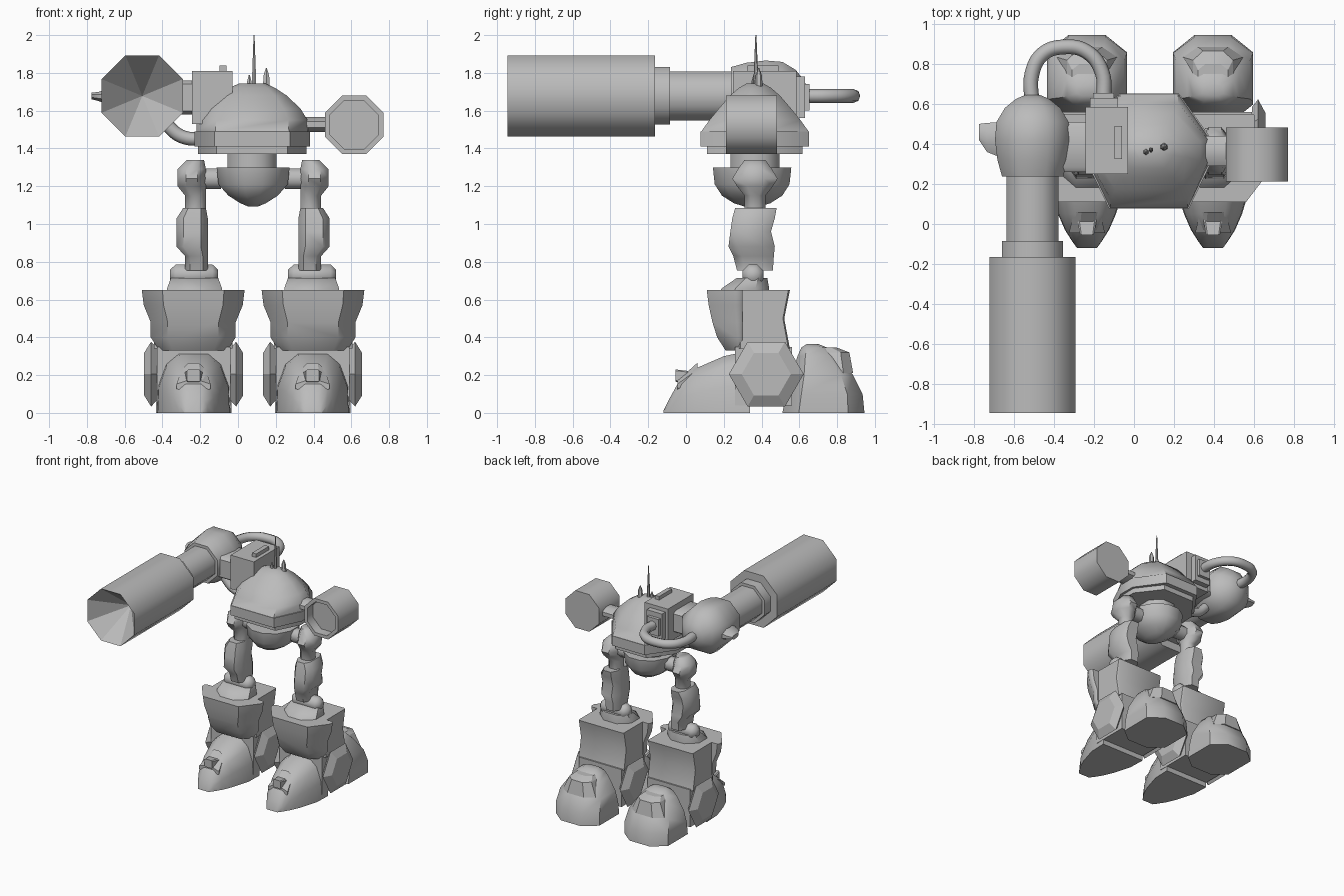
import bpy, bmesh, math
from mathutils import Vector

if "Cube" in bpy.data.objects:
    bpy.data.objects.remove(bpy.data.objects["Cube"])

grey = bpy.data.materials.new("plain grey")
grey.diffuse_color = (0.5, 0.5, 0.5, 1)
grey.use_nodes = True
grey.node_tree.nodes["Principled BSDF"].inputs["Base Color"].default_value = grey.diffuse_color
MID = 0.08   # mirror line of the body and legs


def finish(name, me, mirror=False, angle=50):
    me.materials.clear()
    me.materials.append(grey)
    me.shade_smooth()
    me.set_sharp_from_angle(angle=math.radians(angle))
    ob = bpy.data.objects.new(name, me)
    bpy.context.collection.objects.link(ob)
    if mirror:
        ob.location.x = MID
        ob.modifiers.new("mirror", 'MIRROR').use_axis[0] = True
    return ob


def loft(name, axis, sections, mirror=False, angle=50):
    """Skin a list of (position, 2D outline) along an axis and cap both ends."""
    place = {'x': lambda t, a, b: (t, a, b),
             'y': lambda t, a, b: (a, t, b),
             'z': lambda t, a, b: (a, b, t)}[axis]
    bm = bmesh.new()
    rings = [[bm.verts.new(place(t, a, b)) for a, b in pts] for t, pts in sections]
    n = len(rings[0])
    for r, s in zip(rings, rings[1:]):
        for i in range(n):
            j = (i + 1) % n
            bm.faces.new((r[i], r[j], s[j], s[i]))
    bm.faces.new(rings[0])
    bm.faces.new(rings[-1])
    bmesh.ops.recalc_face_normals(bm, faces=bm.faces)
    me = bpy.data.meshes.new(name)
    bm.to_mesh(me)
    bm.free()
    return finish(name, me, mirror, angle)


def ring(cx, cy, rx, ry=None, n=8, turn=0.5):
    ry = ry or rx
    return [(cx + rx * math.cos(2 * math.pi * (i + turn) / n),
             cy + ry * math.sin(2 * math.pi * (i + turn) / n)) for i in range(n)]


def octo(a0, a1, b0, b1, ca=0.29, cb=0.29, back=1.0):
    """Rectangle with cut corners; back scales the cuts on the b1 side."""
    da, db = (a1 - a0) * ca, (b1 - b0) * cb
    ea, eb = da * back, db * back
    return [(a0 + da, b0), (a1 - da, b0), (a1, b0 + db), (a1, b1 - eb),
            (a1 - ea, b1), (a0 + ea, b1), (a0, b1 - eb), (a0, b0 + db)]


def box(name, x0, x1, y0, y1, z0, z1, mirror=False):
    rect = [(x0, y0), (x1, y0), (x1, y1), (x0, y1)]
    return loft(name, 'z', [(z0, rect), (z1, rect)], mirror)


def tube(name, pts, r):
    cu = bpy.data.curves.new(name, 'CURVE')
    cu.dimensions = '3D'
    cu.bevel_depth, cu.bevel_resolution, cu.resolution_u = r, 2, 6
    sp = cu.splines.new('BEZIER')
    sp.bezier_points.add(len(pts) - 1)
    for p, co in zip(sp.bezier_points, pts):
        p.co = co
        p.handle_left_type = p.handle_right_type = 'AUTO'
    tmp = bpy.data.objects.new(name + "_path", cu)
    bpy.context.collection.objects.link(tmp)
    me = bpy.data.meshes.new_from_object(
        tmp.evaluated_get(bpy.context.evaluated_depsgraph_get()))
    bpy.data.objects.remove(tmp)
    finish(name, me)


# Body: lower plate, wide belt and dome
def hull(sx, sy):
    half = [(0.2, -0.287), (0.305, -0.07), (0.305, 0.07), (0.15, 0.287)]
    pts = half + [(-x, y) for x, y in reversed(half)]
    return [(0.075 + x * sx, 0.365 + y * sy) for x, y in pts]


loft("lower_plate", 'z', [(1.37, hull(0.94, 0.88)), (1.41, hull(0.94, 0.88))])
loft("belt", 'z', [(1.41, hull(1, 1)), (1.49, hull(1, 1))])
loft("dome", 'z', [(1.49, hull(0.97, 0.99)), (1.55, hull(0.96, 0.84)), (1.61, hull(0.84, 0.67)),
                   (1.68, hull(0.6, 0.46)), (1.72, hull(0.4, 0.3)), (1.745, hull(0.22, 0.15))])

# Antennas on the dome
for name, x, y, z, r in (("main_antenna", 0.085, 0.37, 2.0, 0.014),
                         ("short_antenna", 0.06, 0.36, 1.79, 0.018),
                         ("rear_antenna", 0.15, 0.385, 1.825, 0.022)):
    loft(name, 'z', [(1.68, ring(x, y, r, n=6)), (1.8 if z > 1.9 else z - 0.04, ring(x, y, r * 0.8, n=6)),
                     (z, ring(x, y, 0.003, n=6))])

# Waist and pelvis
loft("waist", 'z', [(t, ring(0.075, 0.365, 0.14)) for t in (1.28, 1.38)])
loft("pelvis", 'z', [(t, ring(MID, 0.35, a, b, 12)) for t, a, b in
                     ((1.30, 0.2, 0.215), (1.21, 0.19, 0.205), (1.15, 0.135, 0.165),
                      (1.11, 0.07, 0.1), (1.092, 0.025, 0.04))])
loft("hip_axle", 'x', [(t, ring(0.365, 1.24, 0.058)) for t in (0.17, 0.27)], True)

# Legs: upper joints, thighs and knees
loft("hip_joint", 'z', [(t, octo(a, b, c, d)) for t, a, b, c, d in
     ((1.34, 0.26, 0.35, 0.31, 0.42), (1.29, 0.25, 0.40, 0.275, 0.455), (1.24, 0.25, 0.40, 0.245, 0.485),
      (1.20, 0.25, 0.40, 0.27, 0.46), (1.15, 0.25, 0.36, 0.31, 0.42), (1.05, 0.25, 0.36, 0.31, 0.42))], True)
loft("thigh", 'z', [(t, octo(a, b, c, d, 0.22, 0.22)) for t, a, b, c, d in
     ((1.085, 0.25, 0.37, 0.26, 0.48), (1.03, 0.24, 0.405, 0.245, 0.47), (0.96, 0.24, 0.405, 0.235, 0.45),
      (0.88, 0.24, 0.405, 0.225, 0.47), (0.83, 0.24, 0.36, 0.25, 0.465), (0.755, 0.24, 0.36, 0.27, 0.46))], True)
loft("knee", 'x', [(t, ring(0.355, 0.73, r)) for t, r in
                   ((0.185, 0.03), (0.215, 0.06), (0.41, 0.06), (0.44, 0.03))], True)

# Shins: collar, flared front armour, rear block
loft("shin_collar", 'z', [(0.60, octo(0.165, 0.455, 0.15, 0.44)), (0.66, octo(0.165, 0.455, 0.19, 0.44)),
                          (0.715, octo(0.185, 0.435, 0.27, 0.43))], True)
loft("shin_armour", 'z', [(t, octo(0.317 - w, 0.317 + w, f, 0.3, 0.2, 0.75, 0.1)) for t, w, f in
     ((0.65, 0.272, 0.11), (0.57, 0.262, 0.12), (0.48, 0.225, 0.14), (0.4, 0.225, 0.165), (0.33, 0.18, 0.21))], True)
loft("shin_rear", 'z', [(t, octo(0.11, 0.525, 0.28, b, 0.03, 0.03)) for t, b in
                        ((0.65, 0.55), (0.5, 0.52), (0.34, 0.55))], True)

# Ankles: block and hexagonal bevelled discs
box("ankle_block", 0.12, 0.51, 0.26, 0.56, 0.04, 0.35, True)
for name, x, d in (("outer_ankle_disc", 0.54, 1), ("inner_ankle_disc", 0.09, -1)):
    loft(name, 'x', [(x + d * t, ring(0.425, 0.205, r, n=6, turn=0)) for t, r in
                     ((-0.03, 0.16), (0, 0.198), (0.037, 0.13))], True, 20)


# Feet: toe, toe stud, heel and heel cap
def arch(w, h):
    half = [(1, 0), (0.97, 0.45), (0.75, 0.82), (0.4, 1)]
    pts = half + [(-x, z) for x, z in reversed(half)]
    return [(0.315 + x * w, z * h) for x, z in pts]


loft("toe", 'y', [(t, arch(w, h)) for t, w, h in
     ((-0.12, 0.05, 0.01), (-0.085, 0.075, 0.08), (-0.03, 0.11, 0.18), (0.05, 0.145, 0.235),
      (0.2, 0.19, 0.30), (0.34, 0.195, 0.33))], True)
loft("toe_plate", 'y', [(-0.045, octo(0.225, 0.405, 0.11, 0.17)), (0.06, octo(0.25, 0.38, 0.14, 0.265))], True, 20)
loft("toe_stud", 'y', [(-0.055, octo(0.28, 0.35, 0.165, 0.23, 0.1, 0.1)),
                       (0.03, octo(0.265, 0.365, 0.15, 0.22, 0.1, 0.1))], True, 20)
loft("heel", 'z', [(t, octo(0.315 - w, 0.315 + w, f, b, 0.27, 0.2)) for t, w, f, b in
     ((0, 0.2, 0.51, 0.945), (0.1, 0.2, 0.53, 0.935), (0.2, 0.185, 0.56, 0.885),
      (0.3, 0.13, 0.59, 0.80), (0.345, 0.1, 0.61, 0.75), (0.365, 0.05, 0.64, 0.70))], True)
loft("heel_cap", 'z', [(t, octo(0.315 - w, 0.315 + w, 0.68, b, 0.25, 0.25)) for t, w, b in
     ((0.21, 0.15, 0.885), (0.32, 0.1, 0.865), (0.345, 0.075, 0.80))], True, 20)

# Lamp on the model's left side, with a recessed front
lamp = (0.615, 1.525)
loft("lamp", 'y', [(t, ring(*lamp, r)) for t, r in
                   ((0.29, 0.138), (0.212, 0.138), (0.212, 0.167), (0.482, 0.167))])
loft("lamp_arm", 'x', [(t, ring(0.365, 1.527, 0.08, 0.042)) for t in (0.3, 0.5)])

# Shoulder box with handle and rear socket
box("shoulder_box", -0.243, -0.03, 0.25, 0.585, 1.53, 1.81)
box("box_handle", -0.097, -0.06, 0.325, 0.49, 1.8, 1.84)
box("rear_socket", -0.22, -0.08, 0.57, 0.63, 1.56, 1.78)
box("rear_socket_step", -0.205, -0.1, 0.6, 0.655, 1.6, 1.74)
loft("shoulder_link", 'x', [(t, octo(0.26, 0.51, 1.58, 1.76, 0.1, 0.1)) for t in (-0.4, -0.23)])

# Round cannon housing with side fin
gun = (-0.507, 1.678)
loft("cannon_housing", 'y', [(t, ring(*gun, r)) for t, r in
     ((0.237, 0.165), (0.32, 0.19), (0.42, 0.203), (0.51, 0.195), (0.58, 0.15), (0.625, 0.09), (0.645, 0.04))])
loft("housing_fin", 'x', [(-0.66, octo(0.33, 0.51, 1.62, 1.73)), (-0.735, octo(0.36, 0.505, 1.65, 1.70)),
                          (-0.775, octo(0.42, 0.5, 1.66, 1.695))])

# Cannon: neck, collar and wide barrel with a conical mouth
loft("cannon_neck", 'y', [(t, ring(*gun, 0.14)) for t in (-0.1, 0.26)])
loft("cannon_collar", 'y', [(t, ring(*gun, 0.165)) for t in (-0.18, -0.085)])
barrel = loft("cannon_barrel", 'y', [(-0.68, ring(*gun, 0.001)), (-0.945, ring(*gun, 0.2327)),
                                     (-0.165, ring(*gun, 0.2327))])
for f in barrel.data.polygons:
    if f.normal.y < -0.1:
        f.use_smooth = False

# Hoses
tube("rear_hose", [(x, y, 1.678) for x, y in ((-0.15, 0.62), (-0.16, 0.76), (-0.235, 0.86), (-0.35, 0.885),
                                              (-0.455, 0.85), (-0.51, 0.75), (-0.51, 0.6))], 0.037)
tube("lower_hose", [(-0.44, 0.38, 1.63), (-0.37, 0.38, 1.52), (-0.29, 0.38, 1.46), (-0.15, 0.38, 1.453)], 0.036)
